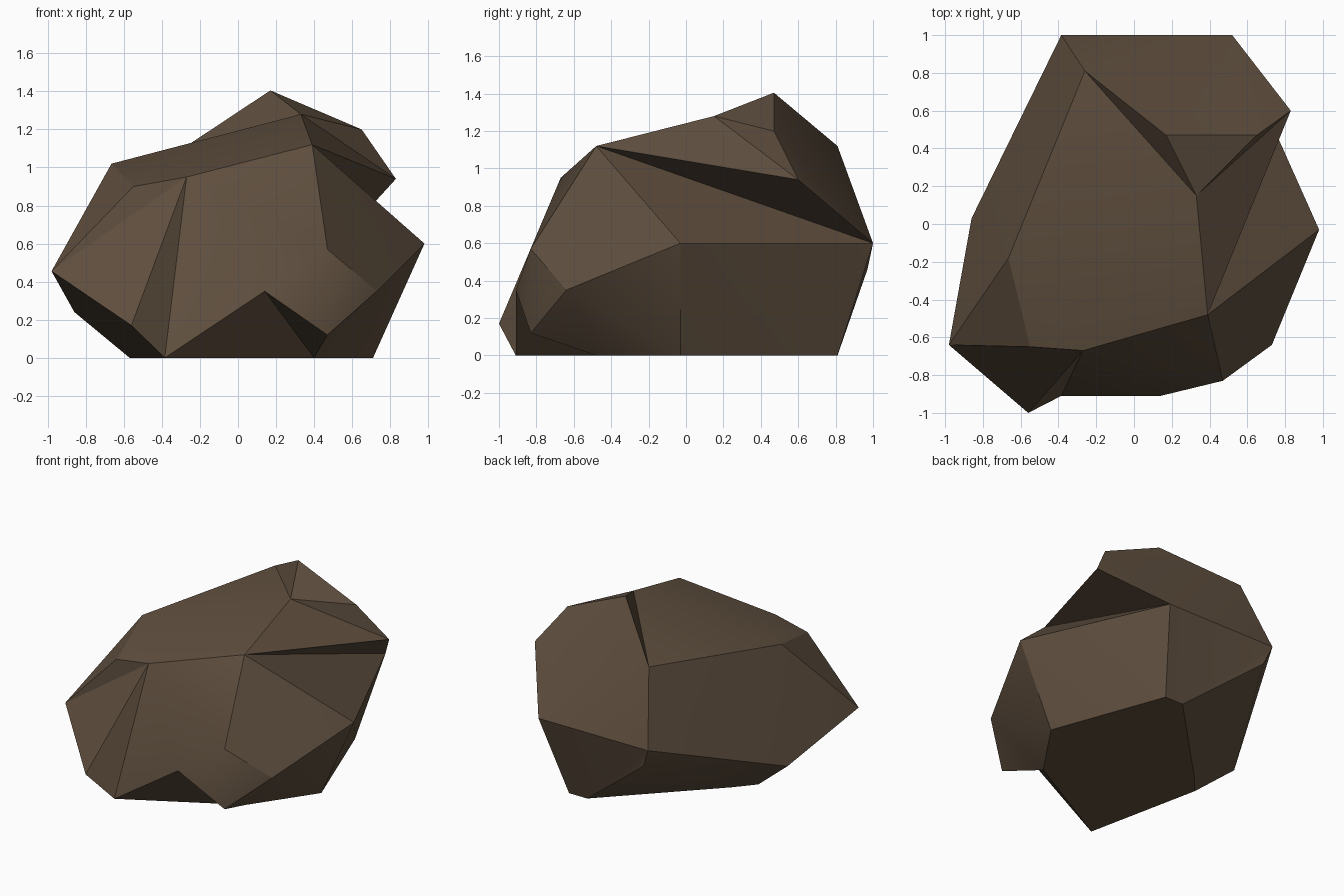
import bpy, bmesh, math

if "Cube" in bpy.data.objects:
    bpy.data.objects.remove(bpy.data.objects["Cube"])

# Corner points of the boulder, grouped by height
base = dict(H=(-.385, -.91, 0), N=(.40, -.48, 0), M=(.71, -.03, 0), X=(.40, .81, 0),
            Y=(.25, .81, 0), w=(-.45, .1, 0), V=(-.57, -.04, 0))
belly = dict(A=(-.98, -.64, .455), I=(-.56, -1.0, .17), G=(.14, -.91, .35),
             J=(.47, -.83, .12), F=(.47, -.83, .57), K=(.73, -.64, .35),
             L=(.98, -.03, .6), R=(.52, 1.0, .6), P=(-.385, 1.0, .6),
             W=(-.33, .97, .46), O=(-.86, .03, .24))
crown = dict(B=(-.665, -.18, 1.02), C=(-.55, -.65, .9), D=(-.27, -.67, .95),
             E=(.39, -.48, 1.12), Q=(-.26, .81, 1.12), Z=(.33, .15, 1.28),
             U=(.17, .47, 1.405), T=(.65, .47, 1.2), S=(.83, .6, .94))

# Facets: each fans out from its first corner
fans = ["DCAIHGFE",                  # front
        "BACDEZQPOA", "ZESTUQ",      # left shoulder, top
        "EFKLRS",                    # right, with overhang below the horn
        "TSRQU", "QRP",              # back
        "FGJK", "GHNJ",              # front lip and recess
        "KJNML", "LMXR",             # lower right
        "PRXYW", "WYw", "WwVO", "WOP",  # lower back
        "AOVHI", "MXYwVHN"]          # lower left, base

bm = bmesh.new()
corner = {k: bm.verts.new(p) for group in (base, belly, crown) for k, p in group.items()}
for fan in fans:
    for a, b in zip(fan[1:], fan[2:]):
        bm.faces.new([corner[k] for k in (fan[0], a, b)])
bmesh.ops.recalc_face_normals(bm, faces=bm.faces[:])

mesh = bpy.data.meshes.new("boulder")
bm.to_mesh(mesh)
bm.free()
boulder = bpy.data.objects.new("boulder", mesh)
bpy.context.collection.objects.link(boulder)

# Single brown stone colour
stone = bpy.data.materials.new("brown_stone")
stone.diffuse_color = (.115, .078, .049, 1)
stone.use_nodes = True
stone.node_tree.nodes["Principled BSDF"].inputs["Base Color"].default_value = stone.diffuse_color
mesh.materials.append(stone)

# Soft facets, crisp main edges
bpy.context.view_layer.objects.active = boulder
boulder.select_set(True)
bpy.ops.object.shade_smooth_by_angle(angle=math.radians(30))
